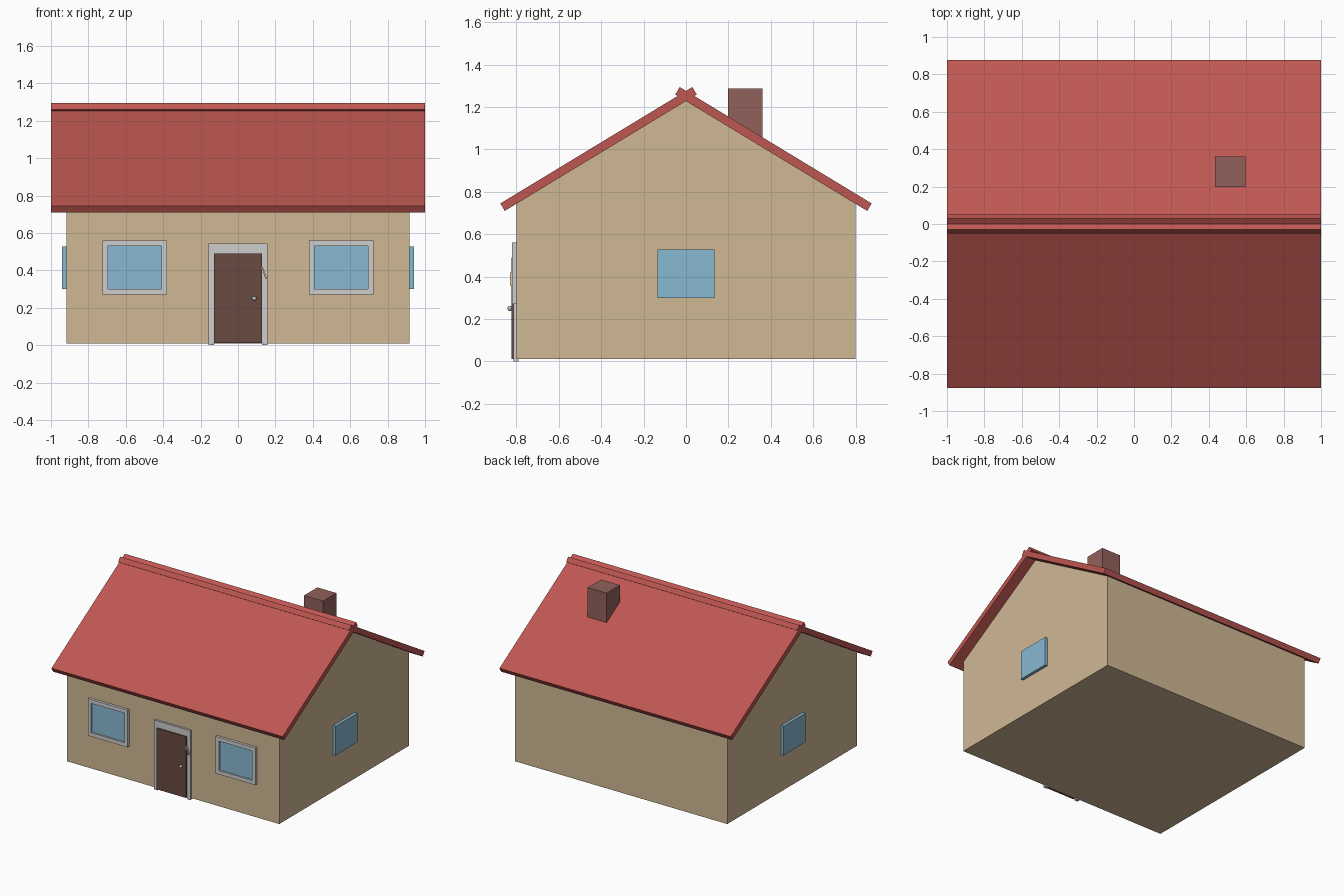
import bpy, bmesh, math
from mathutils import Matrix, Vector

if "Cube" in bpy.data.objects:
    bpy.data.objects.remove(bpy.data.objects["Cube"])


def material(name, r, g, b):
    lin = [((c / 255 + 0.055) / 1.055) ** 2.4 for c in (r, g, b)]
    m = bpy.data.materials.new(name)
    m.diffuse_color = (*lin, 1)
    m.use_nodes = True
    m.node_tree.nodes["Principled BSDF"].inputs["Base Color"].default_value = m.diffuse_color
    return m


WALL = material("tan wall", 208, 184, 149)
ROOF = material("red roof", 190, 87, 82)
BRICK = material("brick", 146, 97, 91)
FRAME = material("light grey frame", 205, 205, 207)
GLASS = material("blue glass", 135, 185, 210)
DOOR = material("dark brown door", 104, 74, 64)
METAL = material("silver", 190, 190, 190)


def finish(name, bm, mat):
    bmesh.ops.recalc_face_normals(bm, faces=bm.faces)
    me = bpy.data.meshes.new(name)
    bm.to_mesh(me)
    bm.free()
    me.materials.append(mat)
    ob = bpy.data.objects.new(name, me)
    bpy.context.collection.objects.link(ob)
    return ob


def box(name, x, y, z, mat):
    bm = bmesh.new()
    size = [b - a for a, b in (x, y, z)]
    mid = Vector([(a + b) / 2 for a, b in (x, y, z)])
    bmesh.ops.create_cube(bm, size=1, matrix=Matrix.Translation(mid) @ Matrix.Diagonal((*size, 1)))
    return finish(name, bm, mat)


def extrude(name, profile, to_3d, depth, mat):
    """Extrude a flat outline, placed by to_3d, along the vector depth."""
    bm = bmesh.new()
    face = bm.faces.new([bm.verts.new(to_3d(*p)) for p in profile])
    new = bmesh.ops.extrude_face_region(bm, geom=[face])["geom"]
    bmesh.ops.translate(bm, vec=depth, verts=[v for v in new if isinstance(v, bmesh.types.BMVert)])
    return finish(name, bm, mat)


# Gabled body
APEX, SLOPE = 1.228, 0.606
eave = APEX - 0.8 * SLOPE
extrude("walls", [(-0.8, 0.01), (0.8, 0.01), (0.8, eave), (0, APEX), (-0.8, eave)],
        lambda y, z: (-0.917, y, z), (1.834, 0, 0), WALL)

# Two roof slabs that cross at the ridge
t = 0.041
ny, nz = t * math.sin(math.atan(SLOPE)), t * math.cos(math.atan(SLOPE))
for side, label in ((-1, "front"), (1, "back")):
    low = (0.855, APEX - 0.855 * SLOPE)
    high = (-0.051, APEX + 0.051 * SLOPE)
    pts = [low, high, (high[0] + ny, high[1] + nz), (low[0] + ny, low[1] + nz)]
    extrude(label + "_roof", [(side * y, z) for y, z in pts],
            lambda y, z: (-1, y, z), (2, 0, 0), ROOF)

box("chimney", (0.433, 0.597), (0.198, 0.362), (1.0, 1.287), BRICK)

# Front windows: glass set in a raised frame
for side, label in ((-1, "left"), (1, "right")):
    c = side * 0.5525
    for i, (a, b) in enumerate(((-0.172, -0.143), (0.143, 0.172))):
        box(f"{label}_window_jamb_{i}", (c + a, c + b), (-0.82, -0.79), (0.27, 0.56), FRAME)
    for i, (a, b) in enumerate(((0.27, 0.30), (0.53, 0.56))):
        box(f"{label}_window_rail_{i}", (c - 0.143, c + 0.143), (-0.82, -0.79), (a, b), FRAME)
    box(label + "_window_glass", (c - 0.143, c + 0.143), (-0.808, -0.79), (0.30, 0.53), GLASS)
    # Side window
    box(label + "_side_window", sorted((side * 0.9, side * 0.94)), (-0.135, 0.135), (0.30, 0.527), GLASS)

# Door and its surround
extrude("door_frame", [(-0.158, 0), (-0.158, 0.543), (0.158, 0.543), (0.158, 0),
                       (0.128, 0), (0.128, 0.49), (-0.128, 0.49), (-0.128, 0)],
        lambda x, z: (x, -0.815, z), (0, 0.025, 0), FRAME)
box("door", (-0.128, 0.128), (-0.824, -0.79), (0.012, 0.49), DOOR)

# Slanted pull beside the door
extrude("door_pull", [(0.125, 0.418), (0.133, 0.418), (0.156, 0.357), (0.146, 0.357)],
        lambda x, z: (x, -0.83, z), (0, 0.02, 0), WALL)

# Round knob
bm = bmesh.new()
bmesh.ops.create_uvsphere(bm, u_segments=16, v_segments=8, radius=0.012,
                          matrix=Matrix.Translation((0.087, -0.831, 0.25)))
for f in bm.faces:
    f.smooth = True
finish("door_knob", bm, METAL)
